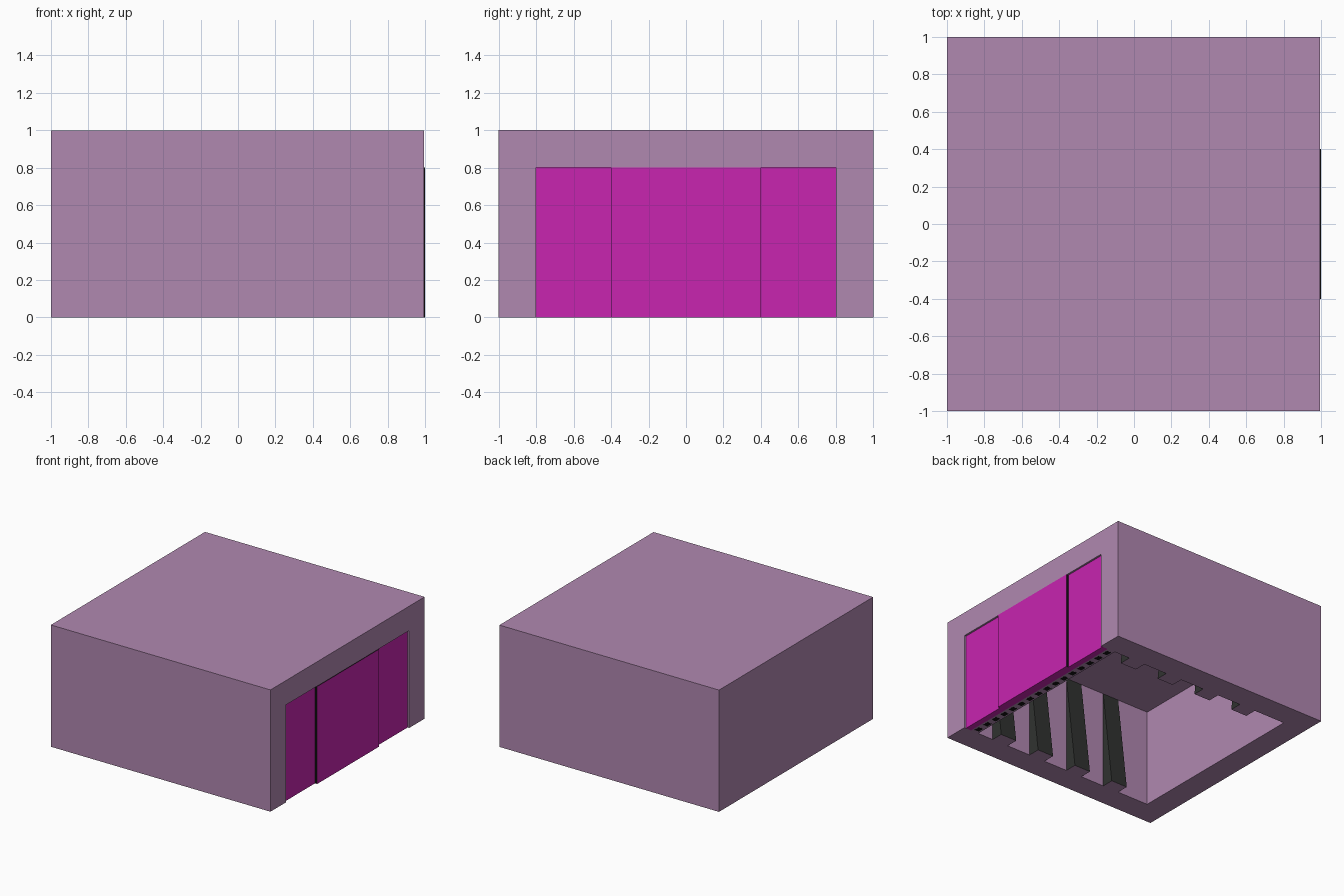
import bpy, bmesh

if "Cube" in bpy.data.objects:
    bpy.data.objects.remove(bpy.data.objects["Cube"])


def material(name, r, g, b):
    m = bpy.data.materials.new(name)
    m.diffuse_color = (r, g, b, 1)
    m.use_nodes = True
    m.node_tree.nodes["Principled BSDF"].inputs["Base Color"].default_value = m.diffuse_color
    return m


WALL = material("mauve_wall", 0.434, 0.246, 0.434)
DOOR = material("magenta_door", 0.578, 0.018, 0.434)
DARK = material("charcoal", 0.03, 0.033, 0.03)
BLACK = material("black_trim", 0.006, 0.006, 0.006)


def prism(name, profile, axis, start, end, mats):
    """Extrude a closed 2D profile along x (axis 0) or z (axis 2)."""
    bm = bmesh.new()

    def place(p, t):
        return (t, p[0], p[1]) if axis == 0 else (p[0], p[1], t)

    face = bm.faces.new([bm.verts.new(place(p, start)) for p in profile])
    ext = bmesh.ops.extrude_face_region(bm, geom=[face])
    for v in ext["geom"]:
        if isinstance(v, bmesh.types.BMVert):
            v.co[axis] = end
    bmesh.ops.recalc_face_normals(bm, faces=bm.faces)
    mesh = bpy.data.meshes.new(name)
    bm.to_mesh(mesh)
    bm.free()
    obj = bpy.data.objects.new(name, mesh)
    bpy.context.collection.objects.link(obj)
    for m in mats:
        mesh.materials.append(m)
    return obj


def box(name, x0, x1, y0, y1, z0, z1, *mats):
    return prism(name, [(x0, y0), (x1, y0), (x1, y1), (x0, y1)], 2, z0, z1, mats)


# Building shell, hollowed out from below and through the door side
shell = box("building_shell", -1, 0.995, -1, 1, 0, 1, WALL)
cutter = box("cavity_cutter", -0.8, 1.3, -0.8, 0.8, -0.5, 0.8, WALL)
cut = shell.modifiers.new("cavity", "BOOLEAN")
cut.operation = "DIFFERENCE"
cut.solver = "EXACT"
cut.object = cutter
bpy.context.view_layer.objects.active = shell
bpy.ops.object.modifier_apply(modifier=cut.name)
bpy.data.objects.remove(cutter)

# Four sliding door panels: the middle pair stands proud of the outer pair
for i in range(4):
    y = -0.8 + 0.4 * i
    front = 1.0 if i in (1, 2) else 0.98
    door = box(f"door_panel_{i + 1}", 0.93, front, y, y + 0.4, 0, 0.8, DOOR, BLACK)
    for p in door.data.polygons:
        if abs(p.normal.y) > 0.5 or p.normal.z > 0.5:
            p.material_index = 1

# Floor rail behind the doors with a row of dark slots
box("door_rail", 0.86, 0.93, -0.8, 0.8, 0, 0.03, WALL)
for i in range(16):
    y = -0.775 + 0.1 * i
    box(f"rail_slot_{i + 1}", 0.875, 0.915, y, y + 0.05, -0.001, 0.02, BLACK)

# Tapered wall buttresses along both side walls
for side, s in (("front", -1), ("back", 1)):
    for i in range(4):
        x = 0.717 - 0.362 * i
        b = prism(f"{side}_buttress_{i + 1}", [(s * 0.8, 0), (s * 0.7, 0), (s * 0.8, 0.8)],
                  0, x - 0.147, x, [DARK, WALL])
        for p in b.data.polygons:
            if p.normal.z < -0.9:
                p.material_index = 1
